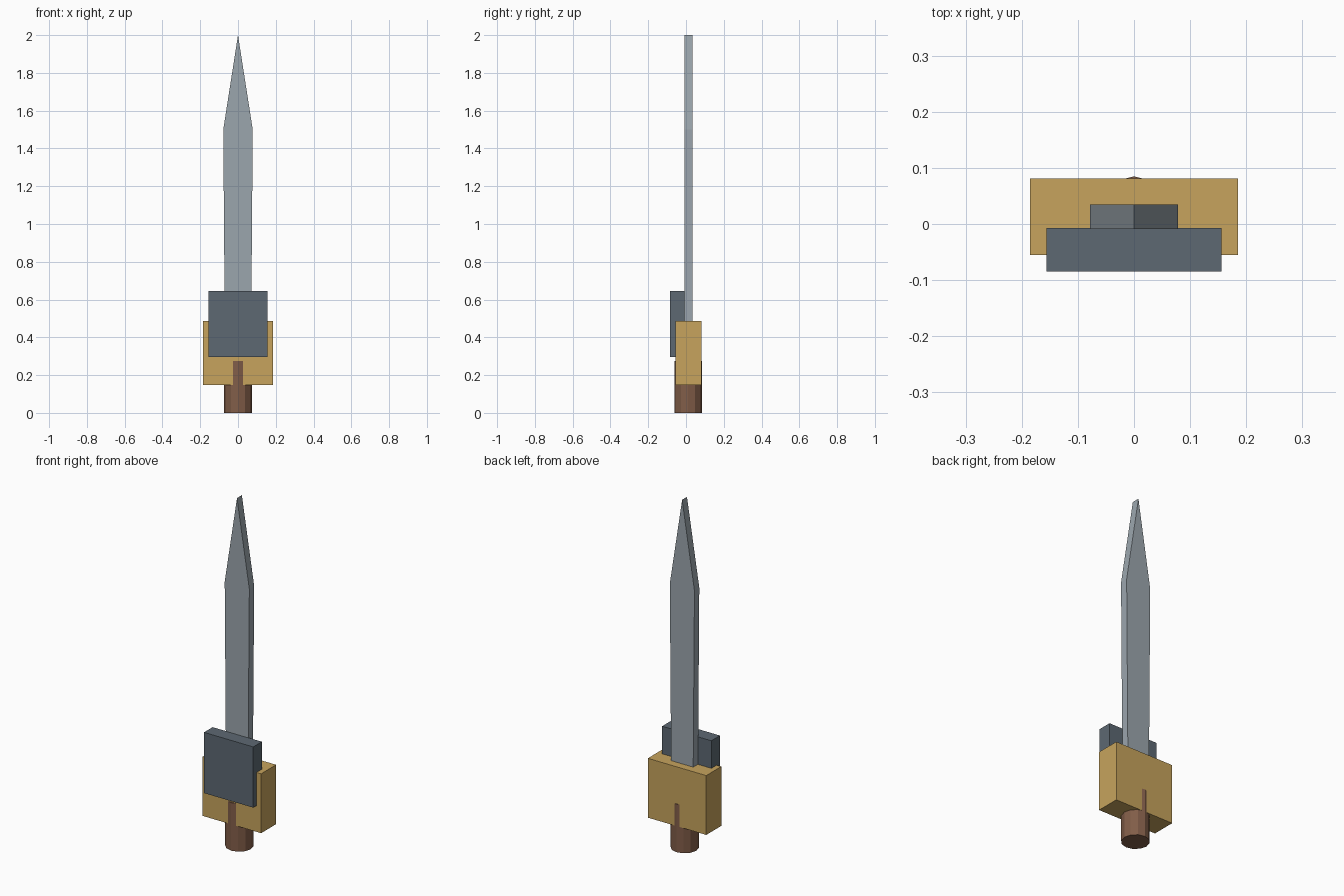
import bpy, bmesh
from math import pi
from mathutils import Matrix

if "Cube" in bpy.data.objects:
    bpy.data.objects.remove(bpy.data.objects["Cube"])


def finish(name, bm, color):
    bmesh.ops.recalc_face_normals(bm, faces=bm.faces)
    mesh = bpy.data.meshes.new(name)
    bm.to_mesh(mesh)
    bm.free()
    mat = bpy.data.materials.new(name + "_material")
    mat.diffuse_color = (*color, 1)
    mat.use_nodes = True
    mat.node_tree.nodes["Principled BSDF"].inputs["Base Color"].default_value = mat.diffuse_color
    mesh.materials.append(mat)
    obj = bpy.data.objects.new(name, mesh)
    bpy.context.collection.objects.link(obj)
    return obj


def extrude_profile(name, profile, y0, y1, color):
    """Extrude an x/z outline along y."""
    bm = bmesh.new()
    face = bm.faces.new([bm.verts.new((x, y0, z)) for x, z in profile])
    result = bmesh.ops.extrude_face_region(bm, geom=[face])
    verts = [g for g in result["geom"] if isinstance(g, bmesh.types.BMVert)]
    bmesh.ops.translate(bm, verts=verts, vec=(0, y1 - y0, 0))
    return finish(name, bm, color)


def block(name, half_width, y0, y1, z0, z1, color):
    w = half_width
    return extrude_profile(name, [(-w, z0), (w, z0), (w, z1), (-w, z1)], y0, y1, color)


# Blade: widens slightly upward, then tapers to a point
half = [(0.07, 0.48), (0.078, 1.5)]
outline = half + [(0, 2.0)] + [(-x, z) for x, z in reversed(half)]
extrude_profile("blade", outline, -0.009, 0.035, (0.33, 0.38, 0.42))

# Guard block and front plate
block("guard", 0.185, -0.055, 0.081, 0.147, 0.487, (0.57, 0.37, 0.11))
block("front_plate", 0.156, -0.085, -0.007, 0.297, 0.645, (0.11, 0.14, 0.17))

# Twelve-sided handle, its front and back ridges poke through the guard
bm = bmesh.new()
bmesh.ops.create_cone(bm, cap_ends=True, segments=12, radius1=0.0735, radius2=0.0735,
                      depth=0.275, matrix=Matrix.Translation((0, 0.0115, 0.1375)))
finish("handle", bm, (0.22, 0.11, 0.065))
